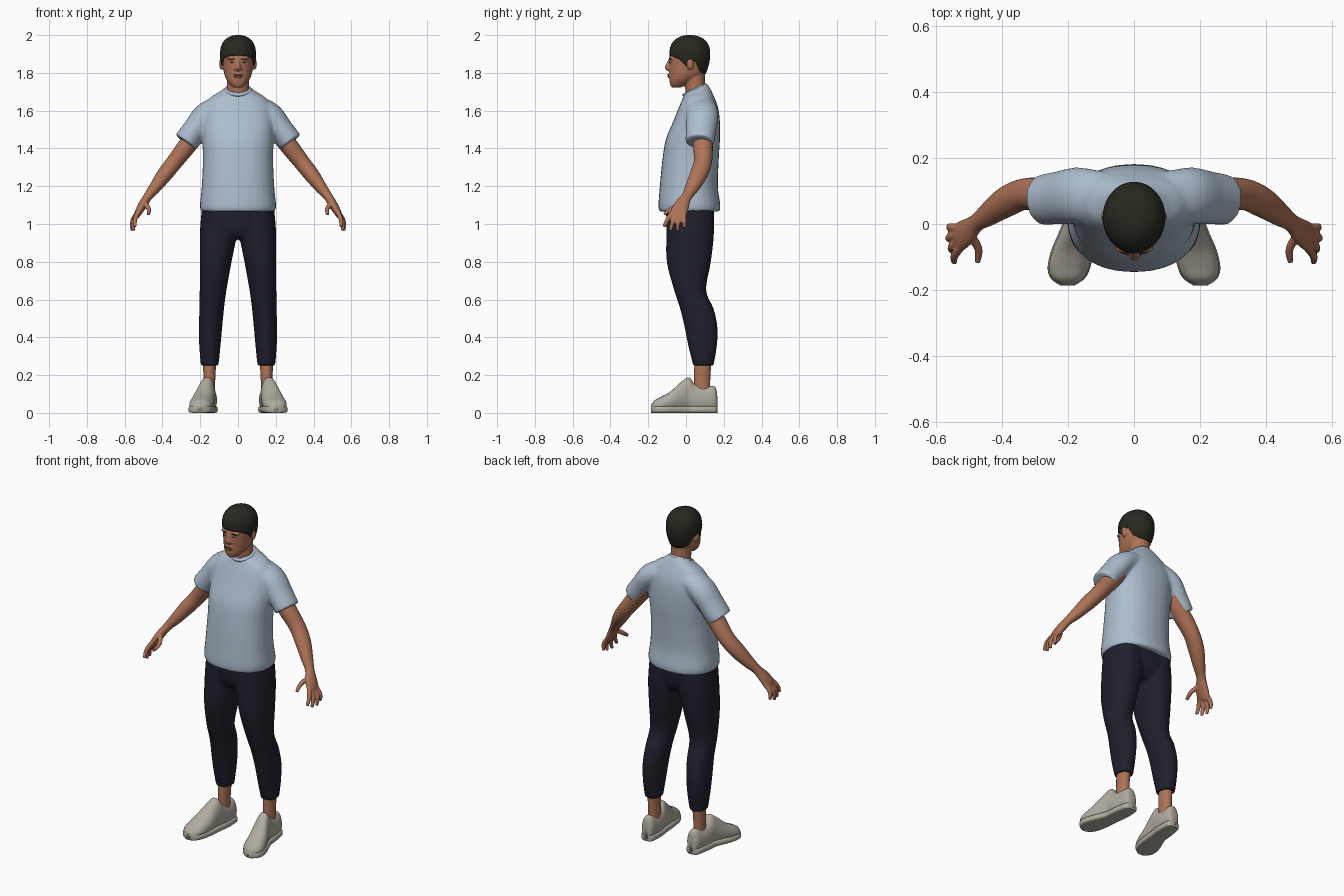
import bpy, bmesh, math
from mathutils import Vector, Matrix

if "Cube" in bpy.data.objects:
    bpy.data.objects.remove(bpy.data.objects["Cube"])


def material(name, rgb):
    m = bpy.data.materials.new(name)
    m.diffuse_color = (*rgb, 1)
    m.use_nodes = True
    m.node_tree.nodes["Principled BSDF"].inputs["Base Color"].default_value = m.diffuse_color
    return m


SKIN = material("skin", (0.42, 0.17, 0.095))
LIP = material("lip", (0.27, 0.09, 0.06))
SHIRT = material("pale_blue_cloth", (0.42, 0.51, 0.62))
NAVY = material("navy_cloth", (0.014, 0.014, 0.026))
HAIR = material("dark_hair", (0.02, 0.021, 0.013))
SHOE = material("off_white", (0.44, 0.41, 0.35))
EYE = material("eye_white", (0.55, 0.48, 0.43))


def spline(rows, steps=5):
    """Catmull-Rom through rows of numbers."""
    rows = [Vector(r) for r in rows]
    out = []
    for i in range(len(rows) - 1):
        a, b = rows[max(i - 1, 0)], rows[i]
        c, d = rows[i + 1], rows[min(i + 2, len(rows) - 1)]
        for k in range(steps):
            t = k / steps
            out.append(0.5 * (2 * b + (c - a) * t + (2 * a - 5 * b + 4 * c - d) * t * t
                              + (3 * b - a - 3 * c + d) * t ** 3))
    return out + [rows[-1]]


def skin_rings(bm, rings):
    """Bridge closed rings of points and cap both ends."""
    vs = [[bm.verts.new(p) for p in r] for r in rings]
    n = len(vs[0])
    for a, b in zip(vs, vs[1:]):
        for i in range(n):
            j = (i + 1) % n
            bm.faces.new((a[i], a[j], b[j], b[i]))
    bm.faces.new(vs[0][::-1])
    bm.faces.new(vs[-1])


def oval(n=28, power=2.0):
    for i in range(n):
        a = math.tau * i / n
        c, s = math.cos(a), math.sin(a)
        yield (math.copysign(abs(c) ** (2 / power), c), math.copysign(abs(s) ** (2 / power), s))


def stack(bm, rows, power=2.0, side=1):
    """Level rings: z, cx, cy, rx, ry, tilt."""
    skin_rings(bm, [[(side * (cx + rx * u), cy + ry * v, z + tilt * ry * v) for u, v in oval(power=power)]
                    for z, cx, cy, rx, ry, tilt in spline(rows)])


def tube(bm, rows, side=1, n=20, steps=5):
    """Limb: x, y, z, radius along depth, radius across."""
    pts = spline(rows, steps)
    rings = []
    for i, p in enumerate(pts):
        t = Vector((pts[min(i + 1, len(pts) - 1)] - pts[max(i - 1, 0)])[:3]).normalized()
        w = Vector((0, 1, 0))
        w = (w - t * w.dot(t)).normalized()
        u = w.cross(t)
        ring = [Vector(p[:3]) + w * p[3] * a + u * p[4] * b for a, b in oval(n)]
        rings.append([(side * q.x, q.y, q.z) for q in ring])
    skin_rings(bm, rings)


def blob(bm, loc, size):
    bmesh.ops.create_uvsphere(bm, u_segments=16, v_segments=10, radius=1,
                              matrix=Matrix.Translation(loc) @ Matrix.Diagonal((*size, 1)))


def finish(name, bm, mat, voxel=0, smooth=4):
    bmesh.ops.recalc_face_normals(bm, faces=bm.faces)
    me = bpy.data.meshes.new(name)
    for f in bm.faces:
        f.smooth = True
    bm.to_mesh(me)
    bm.free()
    me.materials.append(mat)
    ob = bpy.data.objects.new(name, me)
    bpy.context.collection.objects.link(ob)
    if voxel:  # fuse the overlapping volumes into one soft surface
        r = ob.modifiers.new("fuse", 'REMESH')
        r.mode, r.voxel_size, r.use_smooth_shade = 'VOXEL', voxel, True
        s = ob.modifiers.new("soften", 'SMOOTH')
        s.factor, s.iterations = 0.5, smooth
    return ob


# Shirt: torso and two sleeves
bm = bmesh.new()
stack(bm, [(1.065, 0, .018, .195, .160, 0), (1.10, 0, .018, .202, .164, 0), (1.2, 0, .015, .192, .154, 0),
           (1.35, 0, .025, .186, .149, 0), (1.45, 0, .037, .190, .143, 0), (1.55, 0, .057, .192, .122, 0),
           (1.62, 0, .066, .182, .103, 0), (1.67, 0, .064, .145, .083, .1), (1.70, 0, .058, .093, .070, .25),
           (1.72, 0, .052, .066, .060, .4)], 2.25)
for s in (1, -1):
    tube(bm, [(.10, .08, 1.62, .08, .06), (.17, .086, 1.575, .086, .068), (.225, .08, 1.505, .081, .065),
              (.278, .073, 1.433, .077, .066)], s)
finish("shirt", bm, SHIRT, .009, 6)

# Ribbed collar
bpy.ops.mesh.primitive_torus_add(major_segments=40, minor_segments=10, major_radius=.063, minor_radius=.009,
                                 location=(0, .047, 1.71), rotation=(.43, 0, 0))
collar = bpy.context.object
collar.name = "collar"
collar.data.materials.append(SHIRT)
bpy.ops.object.shade_smooth()

# Trousers: hips and two legs
bm = bmesh.new()
stack(bm, [(.92, 0, .02, .10, .08, 0), (.96, 0, .02, .17, .112, 0), (1.02, 0, .022, .193, .126, 0),
           (1.11, 0, .022, .192, .127, 0)], 2.3)
for s in (1, -1):
    stack(bm, [(1.08, .098, .022, .094, .124, 0), (.95, .104, .022, .098, .126, 0), (.8, .118, .015, .084, .117, 0),
               (.65, .132, .022, .071, .085, 0), (.55, .139, .058, .065, .089, 0), (.45, .146, .080, .062, .087, 0),
               (.35, .149, .088, .056, .075, 0), (.25, .150, .092, .047, .054, 0)], 2.15, s)
finish("trousers", bm, NAVY, .009, 4)

# Ankles and shoes
shoe_rows = [(.166, .150, .018, .085), (.152, .152, .036, .140), (.09, .156, .045, .138), (.045, .160, .046, .155),
             (.015, .164, .045, .188), (-.03, .174, .052, .160), (-.08, .187, .060, .115), (-.13, .197, .061, .086),
             (-.165, .201, .048, .068), (-.186, .202, .018, .042)]
for s, label in ((1, "left"), (-1, "right")):
    bm = bmesh.new()
    stack(bm, [(.07, .153, .088, .034, .045, 0), (.16, .152, .085, .031, .043, 0), (.29, .150, .090, .036, .045, 0)],
          2, s)
    finish(label + "_ankle", bm, SKIN)
    bm = bmesh.new()
    rings = []
    for y, cx, hw, top in spline(shoe_rows):
        rings.append([(s * (cx + hw * u * (1 - .22 * max(v, 0))), y, .012 + (top - .012) * (v + 1) / 2)
                      for u, v in oval(28, 2.7)])
    skin_rings(bm, rings)
    finish(label + "_shoe", bm, SHOE)
    # flat sole under the upper
    bm = bmesh.new()
    skin_rings(bm, [[(s * (cx + (hw + .004) * u), y, .018 + .018 * v) for u, v in oval(20, 5)]
                    for y, cx, hw, top in spline(shoe_rows)])
    finish(label + "_sole", bm, SHOE)

# Arms with palms, fingers and thumb: base, middle, tip
fingers = [((.526, -.070, 1.065), (.545, -.097, 1.025), (.545, -.116, .985)),
           ((.530, -.052, 1.055), (.553, -.070, 1.010), (.553, -.082, .966)),
           ((.532, -.030, 1.055), (.560, -.041, 1.010), (.560, -.046, .964)),
           ((.530, -.012, 1.060), (.557, -.010, 1.020), (.558, -.008, .980)),
           ((.498, -.030, 1.115), (.472, -.075, 1.080), (.475, -.116, 1.052))]
for s, label in ((1, "left"), (-1, "right")):
    bm = bmesh.new()
    tube(bm, [(.19, .092, 1.515, .055, .05), (.265, .090, 1.42, .053, .049), (.335, .090, 1.33, .048, .044),
              (.39, .066, 1.26, .047, .041), (.44, .031, 1.192, .037, .032), (.477, .004, 1.145, .028, .024),
              (.505, -.022, 1.10, .040, .023), (.528, -.039, 1.06, .045, .019), (.537, -.046, 1.04, .036, .013)], s)
    for f in fingers:
        tube(bm, [(*p, r, r) for p, r in zip(f, (.0135, .0125, .009))], s, 10, 4)
    finish(label + "_arm", bm, SKIN, .0045, 2)

# Head: neck, skull with jaw, nose, brow and ears
bm = bmesh.new()
stack(bm, [(1.65, 0, .06, .062, .054, 0), (1.72, 0, .048, .058, .053, 0), (1.82, 0, .045, .058, .055, 0)])
stack(bm, [(1.722, 0, -.052, .022, .022, 0), (1.735, 0, -.042, .038, .041, 0), (1.76, 0, -.022, .058, .066, 0),
           (1.79, 0, .002, .072, .090, 0), (1.83, 0, .014, .079, .103, 0), (1.88, 0, .018, .084, .106, 0),
           (1.93, 0, .020, .083, .100, 0), (1.97, 0, .020, .060, .075, 0), (1.985, 0, .020, .025, .03, 0)], 2.15)
tube(bm, [(0, -.082, 1.875, .008, .008), (0, -.092, 1.85, .011, .010), (0, -.099, 1.828, .013, .015),
          (0, -.088, 1.815, .008, .013)], 1, 12, 3)
blob(bm, (0, -.086, 1.787), (.024, .010, .016))
for s in (1, -1):
    blob(bm, (s * .034, -.074, 1.878), (.026, .014, .008))
    blob(bm, (s * .013, -.089, 1.822), (.009, .010, .008))
    blob(bm, (s * .087, .022, 1.848), (.013, .019, .031))
finish("head", bm, SKIN, .005, 2)

# Hair cap whose lower edge follows the hairline around the head
line = [(0, 1.893), (35, 1.887), (60, 1.872), (75, 1.845), (84, 1.828), (92, 1.862), (108, 1.862),
        (122, 1.815), (145, 1.798), (180, 1.793)]


def hairline(deg):
    for (a, za), (b, zb) in zip(line, line[1:]):
        if deg <= b:
            return za + (zb - za) * (deg - a) / (b - a)
    return line[-1][1]


def hair_ring(t, inset=1.0, n=64):
    ring = []
    for i in range(n):
        a = math.tau * i / n
        low = hairline(min(math.degrees(a), 360 - math.degrees(a)))
        z = low + (1.9995 - low) * math.sin(t * math.pi / 2)
        k = (max(0, 1 - ((z - 1.9) / .1) ** 2.3) ** (1 / 2.3) if z > 1.9
             else 1 - .24 * ((1.9 - z) / .11) ** 2) * inset
        ring.append((.095 * k * math.sin(a), .020 - .108 * k * math.cos(a), z))
    return ring


bm = bmesh.new()
skin_rings(bm, [hair_ring(0, .86)] + [hair_ring(i / 18) for i in range(19)])
finish("hair", bm, HAIR)

# Face details
for name, mat, x, y, z, size in (("eye", EYE, .033, -.083, 1.858, (.013, .005, .0055)),
                                 ("iris", HAIR, .033, -.087, 1.858, (.0055, .003, .0055)),
                                 ("eyebrow", HAIR, .034, -.0855, 1.874, (.019, .004, .0035))):
    for s, label in ((1, "left_"), (-1, "right_")):
        bm = bmesh.new()
        blob(bm, (0, 0, 0), size)
        ob = finish(label + name, bm, mat)
        ob.location, ob.rotation_euler = (s * x, y, z), (0, 0, s * .3)
for name, z, h in (("upper_lip", 1.790, .0045), ("lower_lip", 1.781, .0055)):
    bm = bmesh.new()
    blob(bm, (0, -.093, z), (.023, .005, h))
    finish(name, bm, LIP)
